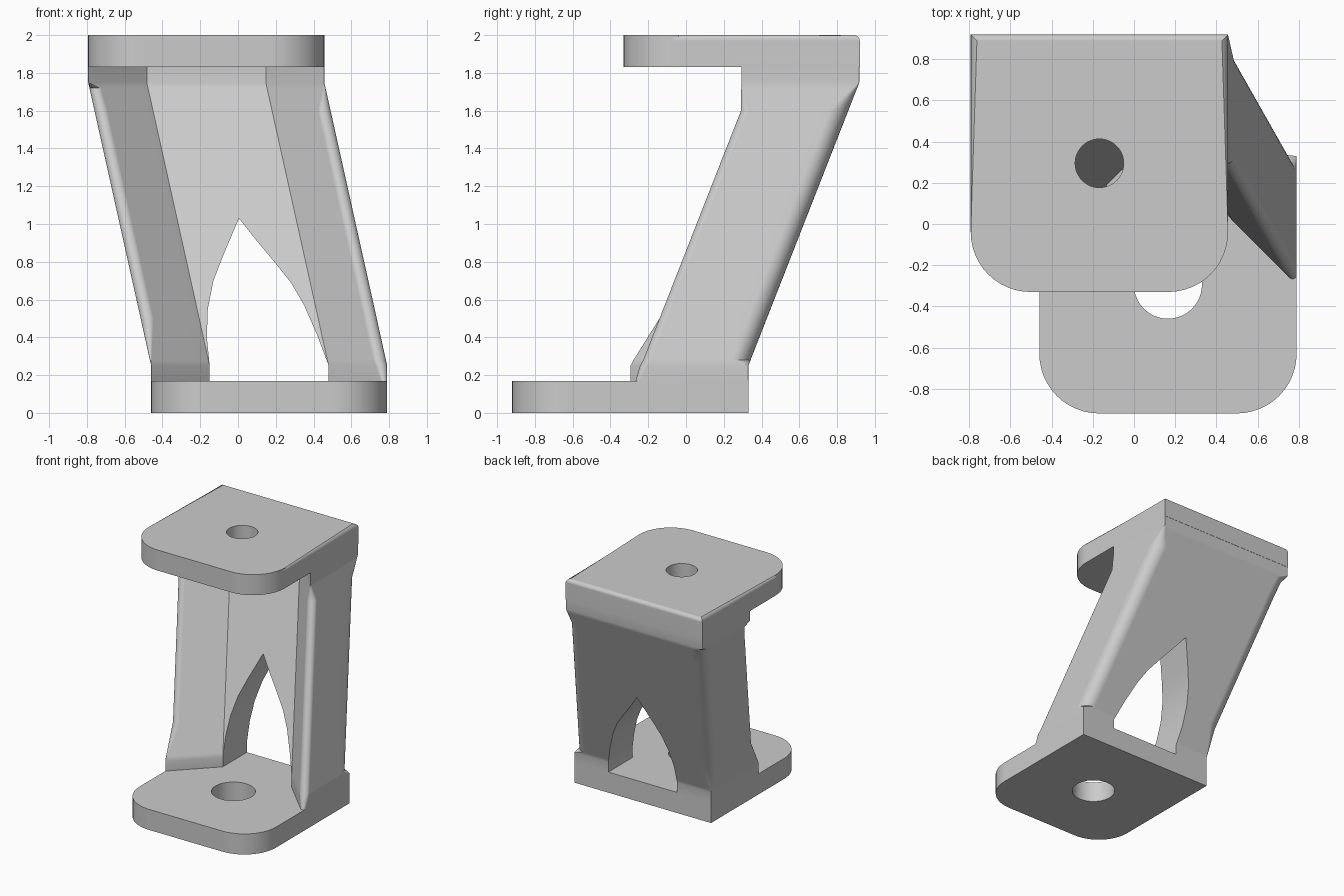
import bpy, bmesh, math
from mathutils import Vector

cube = bpy.data.objects.get("Cube")
if cube:
    bpy.data.objects.remove(cube, do_unlink=True)

grey = bpy.data.materials.new("plain grey")
grey.use_nodes = True
colour = (0.6, 0.6, 0.6, 1)
grey.diffuse_color = colour
grey.node_tree.nodes["Principled BSDF"].inputs["Base Color"].default_value = colour


def make(name, bm):
    bmesh.ops.recalc_face_normals(bm, faces=bm.faces[:])
    mesh = bpy.data.meshes.new(name)
    bm.to_mesh(mesh)
    bm.free()
    mesh.materials.append(grey)
    obj = bpy.data.objects.new(name, mesh)
    bpy.context.collection.objects.link(obj)
    return obj


def rounded(corners, steps):
    """Outline from (x, y, radius) corners; zero radius stays sharp."""
    out = []
    for i, (x, y, r) in enumerate(corners):
        p = Vector((x, y, 0))
        if r == 0:
            out.append(p)
            continue
        u, v = ((Vector((*corners[j][:2], 0)) - p).normalized()
                for j in (i - 1, (i + 1) % len(corners)))
        half = u.angle(v) / 2
        centre = p + (u + v).normalized() * r / math.sin(half)
        a, b = ((p + w * r / math.tan(half) - centre).normalized() for w in (u, v))
        out += [centre + a.slerp(b, k / steps) * r for k in range(steps + 1)]
    return out


def loft(rings):
    bm = bmesh.new()
    loops = [[bm.verts.new(p) for p in ring] for ring in rings]
    for low, high in zip(loops, loops[1:]):
        for i in range(len(low)):
            bm.faces.new((low[i - 1], low[i], high[i], high[i - 1]))
    bm.faces.new(loops[0])
    bm.faces.new(loops[-1])
    return bm


def select(obj):
    bpy.ops.object.select_all(action="DESELECT")
    obj.select_set(True)
    bpy.context.view_layer.objects.active = obj


def cut(obj, cutter):
    mod = obj.modifiers.new("cut", "BOOLEAN")
    mod.operation = "DIFFERENCE"
    mod.solver = "EXACT"
    mod.object = cutter
    select(obj)
    bpy.ops.object.modifier_apply(modifier=mod.name)
    bpy.data.objects.remove(cutter, do_unlink=True)


def shade(obj):
    select(obj)
    bpy.ops.object.shade_smooth_by_angle(angle=math.radians(25))
    mod = obj.modifiers.new("flat faces", "WEIGHTED_NORMAL")
    mod.keep_sharp = True
    bpy.ops.object.modifier_apply(modifier=mod.name)


# Mounting plates: square backs, rounded front corners, one bored hole
def plate(name, cx, cy, z, hole, edge):
    h, r = 0.625, 0.29
    outline = rounded([(cx - h, cy - h, r), (cx + h, cy - h, r),
                       (cx + h, cy + h, 0), (cx - h, cy + h, 0)], 12)
    bm = loft([[p + Vector((0, 0, level)) for p in outline] for level in (z, z + 0.17)])
    if edge:
        rim = [e for e in bm.edges if all(v.co.z > z + 0.1 for v in e.verts)]
        bmesh.ops.bevel(bm, geom=rim, offset=edge, segments=4, profile=0.5, affect="EDGES")
    obj = make(name, bm)
    ring = [Vector((cx + hole * math.cos(a), cy + hole * math.sin(a), 0))
            for a in (math.tau * k / 48 for k in range(48))]
    cut(obj, make("bore", loft([[p + Vector((0, 0, level)) for p in ring]
                                for level in (z - 0.1, z + 0.3)])))
    shade(obj)


plate("bottom_plate", 0.165, -0.295, 0, 0.165, 0)
plate("top_plate", -0.168, 0.295, 1.83, 0.118, 0.03)

# Leaning channel: flared front flanges, corner rounding fades into both end blocks
# Each level: height, rounding of the left and right sides (1 is full)
levels = [(0.17, 0, 0.5), (0.25, 0, 0.9), (0.28, 0.1, 1), (0.5, 1, 1),
          (1.6, 1, 1), (1.72, 0.9, 0.2), (1.75, 0, 0), (1.83, 0, 0)]
rings = []
for z, neg, pos in levels:
    t = min(max((z - 0.25) / 1.5, 0), 1)
    cx, cy = 0.165 - 0.333 * t, -0.295 + 0.588 * t
    h, w = 0.625, 0.315
    front, back = 0.04, 0.1 if z > 0.26 else 0.002
    n, p = max(neg, 0.02), max(pos, 0.02)
    ring = rounded([(cx - h, cy, front * n), (cx - w, cy + h - w, 0),
                    (cx + w, cy + h - w, 0), (cx + h, cy, front * p),
                    (cx + h, cy + h, back * p), (cx - h, cy + h, back * n)], 8)
    rings.append([q + Vector((0, 0, z)) for q in ring])
channel = make("leaning_channel", loft(rings))

# Pointed arch opening through the back wall
arch = [(-0.15, 0.15), (-0.15, 0.25), (-0.165, 0.4), (-0.16, 0.55), (-0.13, 0.7),
        (-0.08, 0.83), (0.005, 1.03), (0.1, 0.91), (0.2, 0.79), (0.28, 0.69),
        (0.35, 0.57), (0.42, 0.41), (0.48, 0.25), (0.48, 0.15)]
cut(channel, make("arch_cutter", loft([[Vector((x, y, z)) for x, z in arch]
                                       for y in (-0.6, 1.2)])))
shade(channel)
